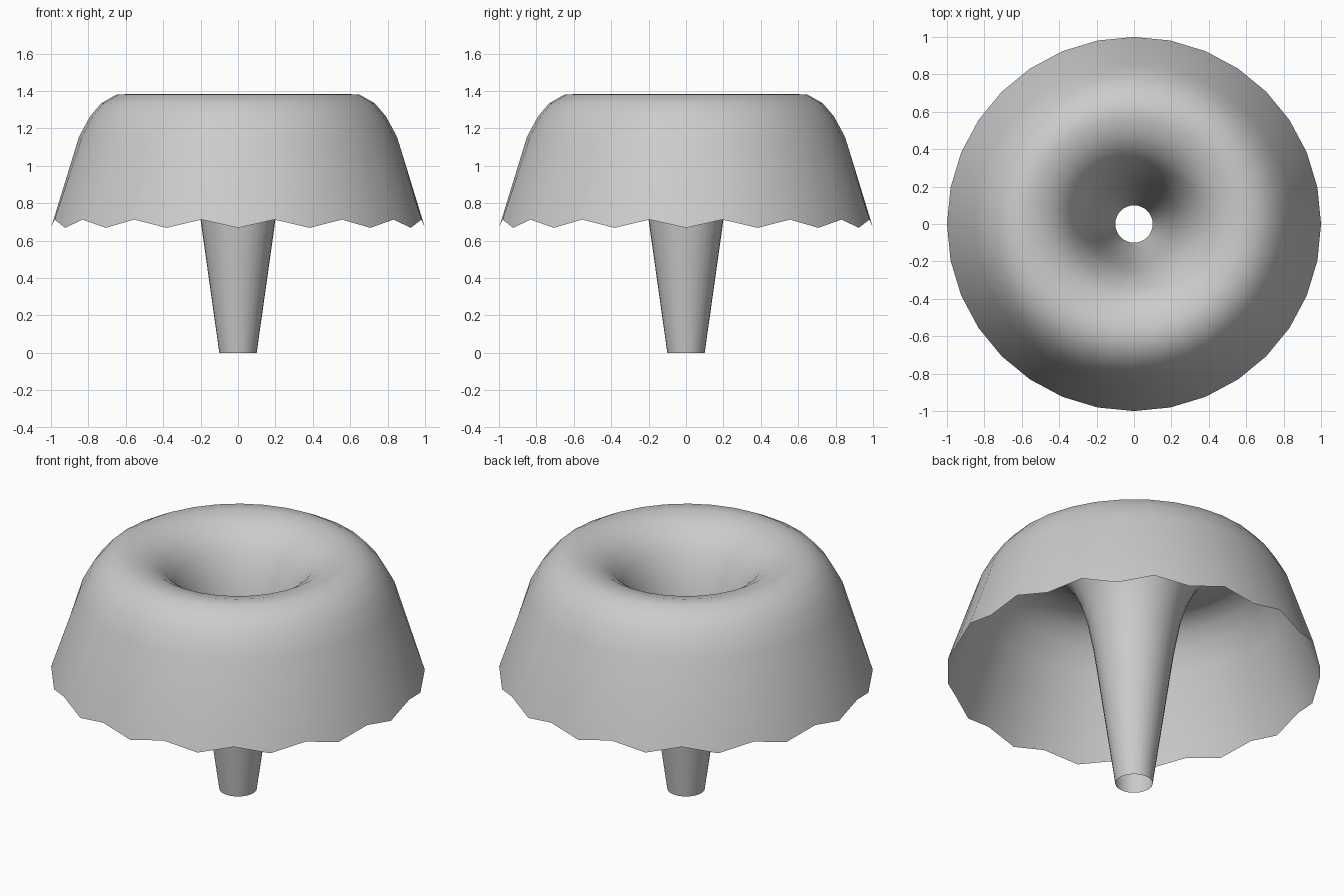
import bpy, bmesh
from math import sin, cos, pi

if "Cube" in bpy.data.objects:
    bpy.data.objects.remove(bpy.data.objects["Cube"])

SIDES = 32

# Profile (radius, height): spout, flared throat, rolled crown, outer skirt
PROFILE = [(0.10, 0.0), (0.20, 0.71), (0.216, 0.82), (0.25, 1.0),
           (0.285, 1.12), (0.34, 1.235), (0.40, 1.31), (0.48, 1.36),
           (0.57, 1.384), (0.65, 1.38), (0.73, 1.335), (0.79, 1.265),
           (0.85, 1.155), (1.0, 0.69)]


def revolve(name, profile, sides, rim_wave):
    bm = bmesh.new()
    rings = []
    for k, (r, z) in enumerate(profile):
        ring = []
        for i in range(sides):
            a = 2 * pi * i / sides
            # Zigzag lower edge of the skirt
            dz = rim_wave * (-1 if i % 2 == 0 else 1) if k == len(profile) - 1 else 0
            ring.append(bm.verts.new((r * cos(a), r * sin(a), z + dz)))
        rings.append(ring)
    for lo, hi in zip(rings, rings[1:]):
        for i in range(sides):
            j = (i + 1) % sides
            # Crown and skirt face outward, throat follows the same sheet
            bm.faces.new((lo[j], lo[i], hi[i], hi[j]))
    for f in bm.faces:
        f.smooth = True
    mesh = bpy.data.meshes.new(name)
    bm.to_mesh(mesh)
    bm.free()
    obj = bpy.data.objects.new(name, mesh)
    bpy.context.collection.objects.link(obj)
    return obj


# One continuous open sheet
revolve("fluted_funnel_shell", PROFILE, SIDES, 0.022)
